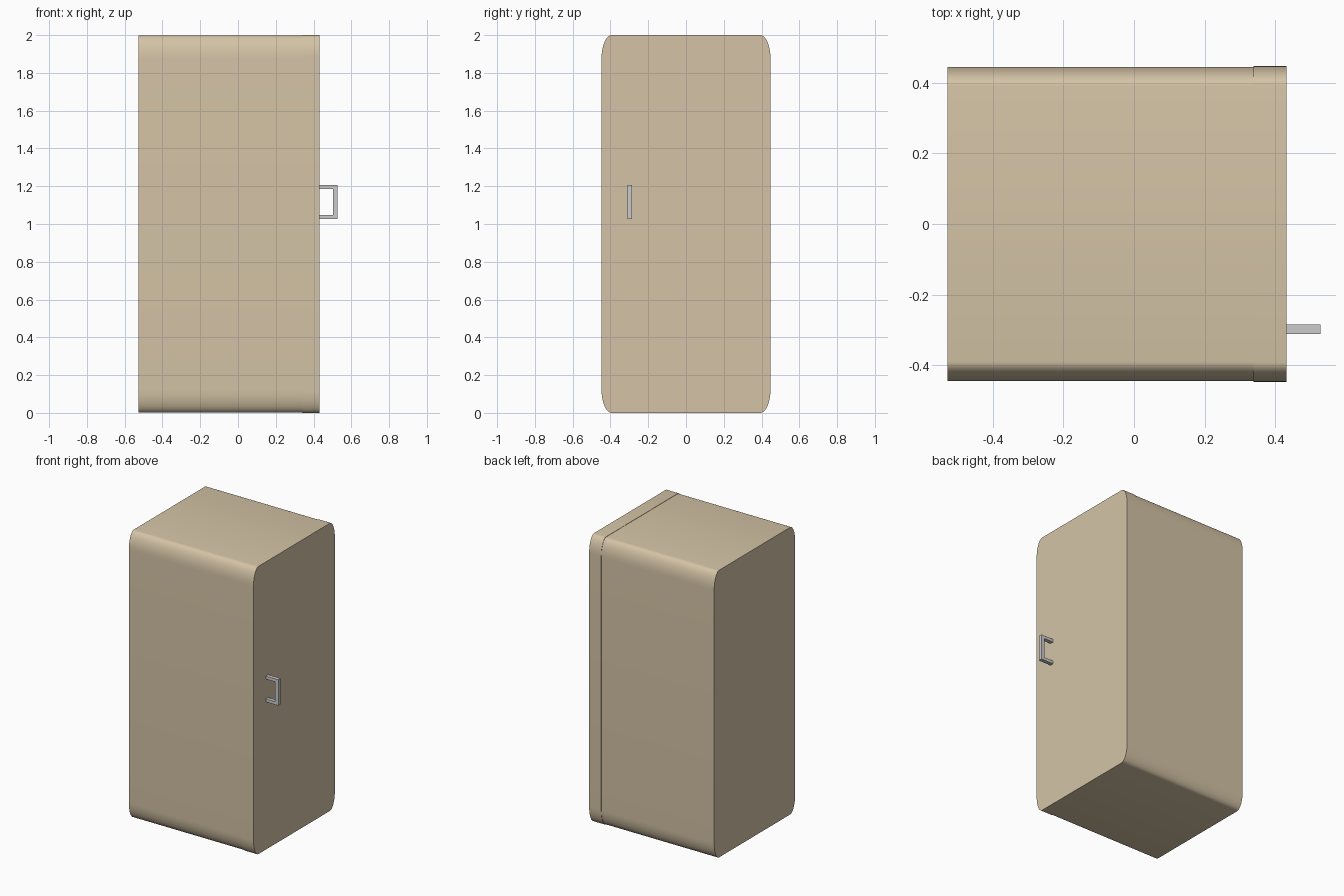
import bpy, bmesh
from math import sin, cos, pi

if "Cube" in bpy.data.objects:
    bpy.data.objects.remove(bpy.data.objects["Cube"])

tan = bpy.data.materials.new("tan_paint")
tan.diffuse_color = (0.66, 0.55, 0.38, 1)
tan.use_nodes = True
tan.node_tree.nodes["Principled BSDF"].inputs["Base Color"].default_value = tan.diffuse_color


def prism(name, pts, axis, lo, hi):
    """Extrude a 2D profile along x (pts = y,z) or along y (pts = x,z)."""
    place = (lambda a, b, t: (t, a, b)) if axis == 'x' else (lambda a, b, t: (a, t, b))
    bm = bmesh.new()
    face = bm.faces.new([bm.verts.new(place(a, b, lo)) for a, b in pts])
    ext = bmesh.ops.extrude_face_region(bm, geom=[face])
    moved = [v for v in ext["geom"] if isinstance(v, bmesh.types.BMVert)]
    bmesh.ops.translate(bm, verts=moved, vec=place(0, 0, hi - lo))
    bmesh.ops.recalc_face_normals(bm, faces=bm.faces)
    mesh = bpy.data.meshes.new(name)
    bm.to_mesh(mesh)
    bm.free()
    obj = bpy.data.objects.new(name, mesh)
    bpy.context.collection.objects.link(obj)
    return obj


def rounded_profile(hy, hz, ry, rz, seg=10):
    """Upright rectangle with elliptical corners, centred on z = 1."""
    pts = []
    for q, (sy, sz) in enumerate([(1, 1), (-1, 1), (-1, -1), (1, -1)]):
        for i in range(seg + 1):
            a = (q + i / seg) * pi / 2
            pts.append((sy * (hy - ry) + ry * cos(a), 1 + sz * (hz - rz) + rz * sin(a)))
    return pts


# Cabinet body and the slightly larger door closing its +x end
body = prism("cabinet_body", rounded_profile(0.445, 0.998, 0.055, 0.12), 'x', -0.528, 0.339)
door = prism("cabinet_door", rounded_profile(0.447, 1.0, 0.055, 0.12), 'x', 0.339, 0.432)
for obj in (body, door):
    obj.data.materials.append(tan)
    bpy.ops.object.select_all(action='DESELECT')
    obj.select_set(True)
    bpy.context.view_layer.objects.active = obj
    bpy.ops.object.shade_smooth_by_angle(angle=0.6)

# U-shaped pull handle
x0, xi, x1 = 0.43, 0.504, 0.528
prism("door_handle", [(x0, 1.026), (x1, 1.026), (x1, 1.206), (x0, 1.206),
                      (x0, 1.185), (xi, 1.185), (xi, 1.047), (x0, 1.047)], 'y', -0.311, -0.285)
